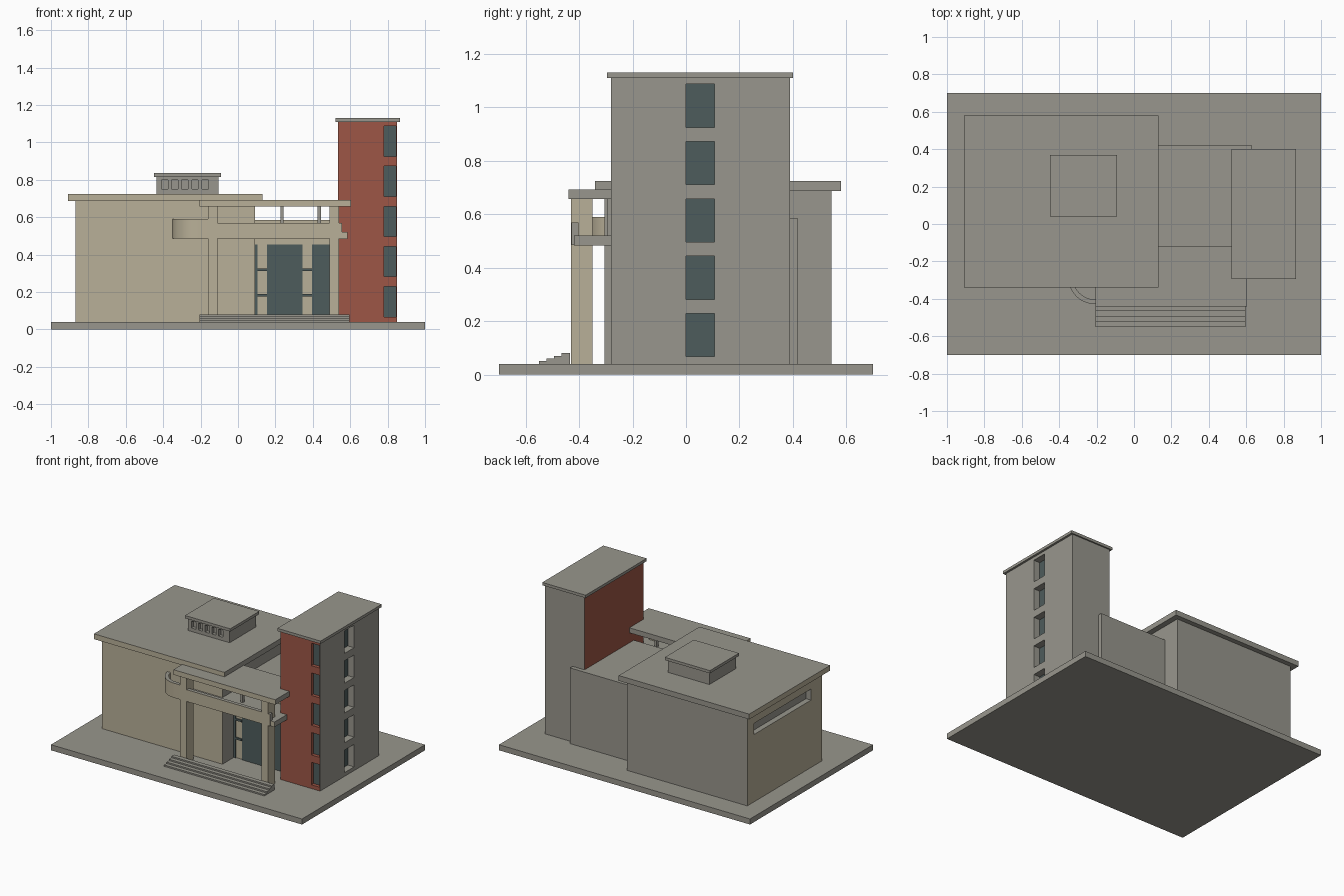
import bpy, bmesh, math
from mathutils import Vector, Matrix

if "Cube" in bpy.data.objects:
    bpy.data.objects.remove(bpy.data.objects["Cube"])

# Four flat colours, shared by every object in the same slot order
GREY, BEIGE, RED, GLASS = range(4)
COLOURS = [("concrete grey", (0.314, 0.305, 0.266)), ("plaster beige", (0.485, 0.434, 0.314)),
           ("brick red", (0.337, 0.093, 0.061)), ("dark glass", (0.076, 0.107, 0.107))]
MATS = []
for label, rgb in COLOURS:
    m = bpy.data.materials.new(label)
    m.diffuse_color = (*rgb, 1)
    m.use_nodes = True
    m.node_tree.nodes["Principled BSDF"].inputs["Base Color"].default_value = m.diffuse_color
    MATS.append(m)

SIDES = {"front": (0, -1, 0), "back": (0, 1, 0), "left": (-1, 0, 0),
         "right": (1, 0, 0), "top": (0, 0, 1), "bottom": (0, 0, -1)}


def add_box(bm, x, y, z, colour, sides):
    """Box from (min, max) ranges; sides gives colours for single directions."""
    size = Vector((x[1] - x[0], y[1] - y[0], z[1] - z[0]))
    mid = Vector((x[0] + x[1], y[0] + y[1], z[0] + z[1])) / 2
    verts = bmesh.ops.create_cube(bm, size=1)["verts"]
    for v in verts:
        v.co = Vector(a * b for a, b in zip(v.co, size)) + mid
    for f in {f for v in verts for f in v.link_faces}:
        f.normal_update()
        f.material_index = colour
        for side, c in sides.items():
            if f.normal.dot(Vector(SIDES[side])) > 0.9:
                f.material_index = c


def finish(bm, name):
    me = bpy.data.meshes.new(name)
    bm.to_mesh(me)
    bm.free()
    for m in MATS:
        me.materials.append(m)
    ob = bpy.data.objects.new(name, me)
    bpy.context.collection.objects.link(ob)
    return ob


def box(name, x, y, z, colour=GREY, **sides):
    bm = bmesh.new()
    add_box(bm, x, y, z, colour, sides)
    return finish(bm, name)


def cut(host, openings):
    """Cut recesses, each (x, y, z, colour, sides), into the host."""
    bm = bmesh.new()
    for x, y, z, colour, sides in openings:
        add_box(bm, x, y, z, colour, sides)
    cutter = finish(bm, host.name + "_cutter")
    cutter.hide_render = True
    mod = host.modifiers.new("recesses", "BOOLEAN")
    mod.operation, mod.solver, mod.object = "DIFFERENCE", "EXACT", cutter
    bpy.context.view_layer.objects.active = host
    bpy.ops.object.modifier_apply(modifier=mod.name)
    bpy.data.objects.remove(cutter)


# Ground plinth and entrance steps
box("plinth", (-1, 1), (-0.7, 0.7), (0, 0.04))
for i in range(4):
    box(f"step_{i + 1}", (-0.205, 0.595), (-0.55 + 0.028 * i, -0.435), (0.04, 0.05 + 0.01 * i))

# Main hall with a long slit recess on its left side
hall = box("hall", (-0.87, 0.09), (-0.305, 0.545), (0.04, 0.687), front=BEIGE, left=BEIGE)
cut(hall, [((-0.9, -0.83), (-0.18, 0.47), (0.525, 0.605), GREY, {})])
box("hall_roof", (-0.91, 0.13), (-0.34, 0.58), (0.687, 0.725), front=BEIGE, left=BEIGE)

# Roof lantern with five small front recesses
lantern = box("roof_lantern", (-0.435, -0.105), (0.055, 0.355), (0.725, 0.815))
cut(lantern, [((c - 0.017, c + 0.017), (0.0, 0.08), (0.75, 0.8), GREY, {})
              for c in (-0.392 + 0.054 * i for i in range(5))])
box("lantern_roof", (-0.45, -0.09), (0.04, 0.37), (0.815, 0.835))

# Tower with recessed windows on the front and right sides
tower = box("tower", (0.535, 0.85), (-0.28, 0.39), (0.04, 1.11), front=RED, left=RED)
openings = []
for i in range(5):
    z = (0.067 + 0.2145 * i, 0.229 + 0.2145 * i)
    openings.append(((0.78, 0.845), (-0.35, -0.255), z, RED, {"back": GLASS}))
    openings.append(((0.80, 0.9), (0.0, 0.107), z, GREY, {"left": GLASS}))
cut(tower, openings)
box("tower_roof", (0.52, 0.865), (-0.295, 0.4), (1.11, 1.13))

# Low block linking hall and tower, with the glazed entrance
box("link_block", (0.09, 0.63), (-0.10, 0.42), (0.04, 0.585))
box("entrance_wall", (0.09, 0.535), (-0.17, -0.10), (0.04, 0.585), front=BEIGE)
for i, x in enumerate([(0.09, 0.105), (0.155, 0.345), (0.395, 0.535)]):
    box(f"door_glass_{i + 1}", x, (-0.177, -0.17), (0.04, 0.455), GLASS)
for i, x in enumerate([(0.105, 0.155), (0.345, 0.395)]):
    for j, z in enumerate([0.182, 0.318]):
        box(f"door_bar_{i + 1}_{j + 1}", x, (-0.179, -0.17), (z - 0.007, z + 0.007), GLASS)

# Porch: columns, ledge, front beam, posts and canopy
for name, x in [("left", (-0.16, -0.11)), ("right", (0.49, 0.54))]:
    box(f"porch_column_{name}", x, (-0.43, -0.35), (0.04, 0.657), BEIGE)
box("porch_ledge_front", (-0.16, 0.585), (-0.42, -0.28), (0.483, 0.52), front=BEIGE, left=BEIGE)
box("porch_ledge_back", (0.09, 0.535), (-0.28, -0.17), (0.483, 0.52))
box("porch_beam", (-0.16, 0.555), (-0.428, -0.402), (0.485, 0.57), front=BEIGE, left=BEIGE, back=BEIGE)
for i, x in enumerate([0.235, 0.435]):
    box(f"canopy_post_{i + 1}", (x - 0.009, x + 0.009), (-0.295, -0.275), (0.52, 0.657))
box("canopy_front", (-0.207, 0.605), (-0.44, -0.28), (0.657, 0.693), front=BEIGE, left=BEIGE)
box("canopy_back", (0.09, 0.535), (-0.28, -0.12), (0.657, 0.693))

# Curved balcony wall: a quarter ring running into the porch beam
bm = bmesh.new()
rows = []
for i in range(14):
    a = math.pi + math.pi / 2 * min(i, 12) / 12
    dx = 0.05 if i == 13 else 0
    rows.append([bm.verts.new((-0.21 + dx + r * math.cos(a), -0.288 + r * math.sin(a), z))
                 for r, z in ((0.14, 0.485), (0.14, 0.59), (0.115, 0.59), (0.115, 0.485))])
for a, b in zip(rows, rows[1:]):
    for k in range(4):
        f = bm.faces.new((a[k], b[k], b[(k + 1) % 4], a[(k + 1) % 4]))
        f.material_index = GREY if k == 1 else BEIGE
for end in (rows[0], rows[-1]):
    bm.faces.new(end).material_index = BEIGE
bmesh.ops.recalc_face_normals(bm, faces=bm.faces)
balcony = finish(bm, "curved_balcony")
bpy.context.view_layer.objects.active = balcony
balcony.select_set(True)
bpy.ops.object.shade_smooth_by_angle(angle=math.radians(30))
